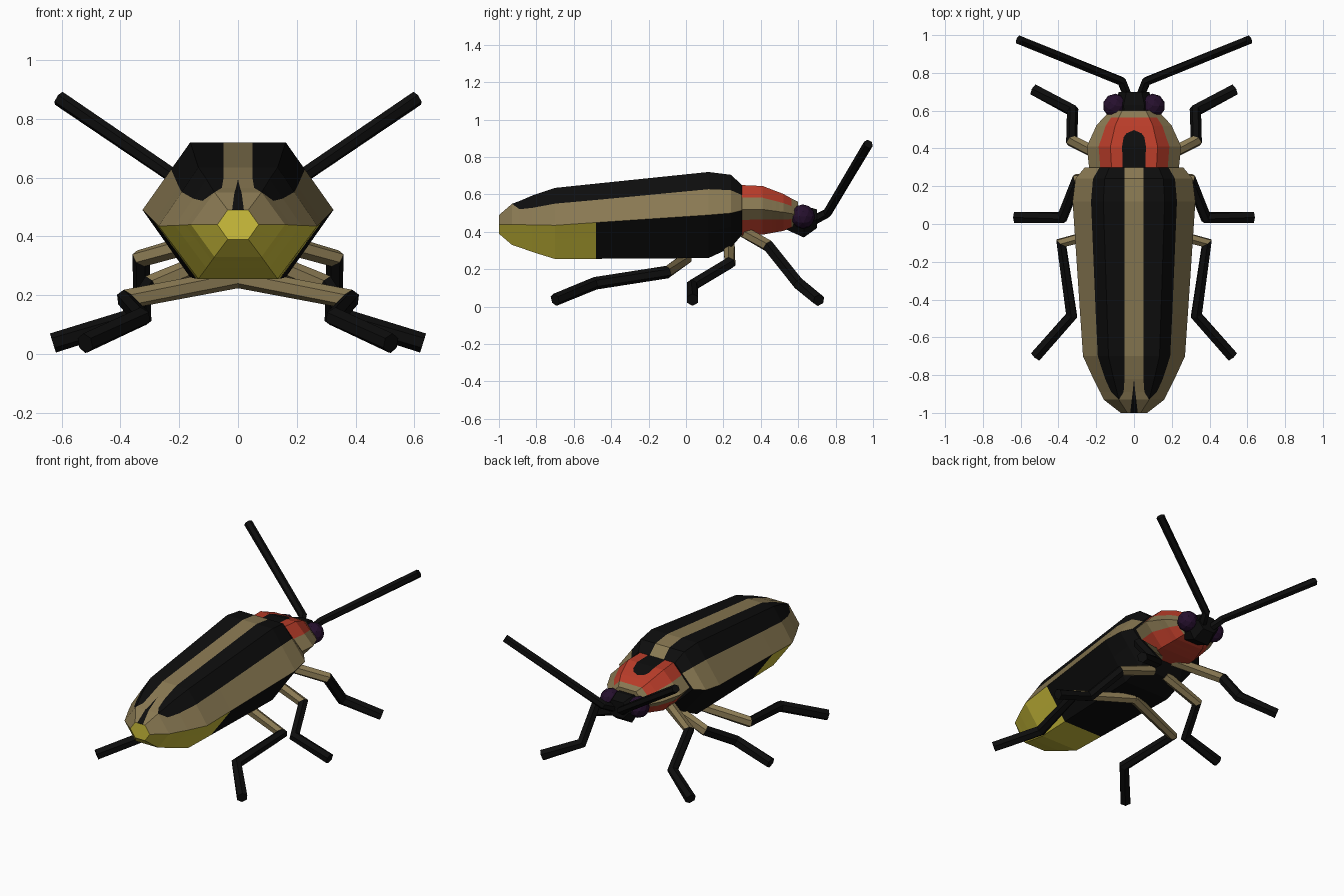
import bpy, bmesh, math
from mathutils import Vector

if "Cube" in bpy.data.objects:
    bpy.data.objects.remove(bpy.data.objects["Cube"])


def material(name, rgb):
    m = bpy.data.materials.new(name)
    m.diffuse_color = (*rgb, 1)
    m.use_nodes = True
    m.node_tree.nodes["Principled BSDF"].inputs["Base Color"].default_value = m.diffuse_color
    return m


BLACK, TAN, RED, YELLOW, PURPLE = range(5)
MATS = [material("black", (0.004, 0.004, 0.004)),
        material("tan", (0.25, 0.19, 0.085)),
        material("red", (0.48, 0.045, 0.022)),
        material("yellow", (0.62, 0.53, 0.045)),
        material("dark purple", (0.019, 0.005, 0.027))]


def finish(bm, name):
    bmesh.ops.remove_doubles(bm, verts=bm.verts, dist=1e-5)
    bmesh.ops.recalc_face_normals(bm, faces=bm.faces)
    mesh = bpy.data.meshes.new(name)
    bm.to_mesh(mesh)
    bm.free()
    for m in MATS:
        mesh.materials.append(m)
    ob = bpy.data.objects.new(name, mesh)
    bpy.context.collection.objects.link(ob)
    return ob


def skin(bm, rings, rule):
    """Join rings of points; rule(segment, column, y) gives the colour."""
    rows = [[bm.verts.new(p) for p in r] for r in rings]
    n = len(rows[0])
    for i, (a, b) in enumerate(zip(rows, rows[1:])):
        y = (a[0].co.y + b[0].co.y) / 2
        for j in range(n):
            k = (j + 1) % n
            f = bm.faces.new((a[j], a[k], b[k], b[j]))
            f.material_index = rule(i, j, y)
    for i, r in ((0, rows[0]), (len(rows) - 2, rows[-1])):
        f = bm.faces.new(r)
        f.material_index = rule(i, n // 2 - 1, r[0].co.y)


def hex_loft(name, sections, colour):
    """Hexagonal body; each flat is split where a stripe begins.
    Section: y, half width, top z, middle z, bottom z, centre mark, stripe start, stripe end."""
    rings = []
    for y, hw, zt, zm, zb, c, s, t in sections:
        tw = hw / 2
        half = [(c, zt), (min(s, tw), zt), (tw, zt),
                (tw + (hw - tw) * t, zt + (zm - zt) * t), (hw, zm),
                (hw + (tw - hw) * .4, zm + (zb - zm) * .4), (tw, zb)]
        rings.append([(x, y, z) for x, z in half] + [(-x, y, z) for x, z in half[::-1]])
    bm = bmesh.new()
    skin(bm, rings, lambda i, j, y: colour(j + 1 if j < 7 else 13 - j, y))
    return finish(bm, name)


def tube(name, pts, r, colours, sides=6):
    """Faceted limb along a path with mitred joints, one colour per segment."""
    pts = [Vector(p) for p in pts]
    rings = []
    for i, p in enumerate(pts):
        d0 = (p - pts[i - 1]).normalized() if i else None
        d1 = (pts[i + 1] - p).normalized() if i < len(pts) - 1 else d0
        d = ((d0 or d1) + d1).normalized()
        side = d.cross(Vector((0, 0, 1))).normalized()
        up = side.cross(d)
        rings.append([p + r * (math.cos(a) * side + math.sin(a) * up)
                      for a in (math.tau * (k + .5) / sides for k in range(sides))])
    bm = bmesh.new()
    skin(bm, rings, lambda i, j, y: colours[i])
    return finish(bm, name)


# Abdomen with wing cases: striped top, tan rim, black belly, glowing tail
def abdomen_colour(col, y):
    if col >= 5:
        return YELLOW if y < -0.48 else BLACK
    if col == 0:
        return BLACK
    return BLACK if col in (2, 3) else TAN


hex_loft("abdomen", [
    (-1.00, .070, .490, .440, .390, .020, 1, 0),
    (-0.93, .160, .550, .440, .330, .012, 1, 0),
    (-0.89, .179, .565, .439, .317, .007, .055, .35),
    (-0.82, .215, .595, .437, .292, 0, .05, .42),
    (-0.70, .270, .635, .435, .255, 0, .05, .42),
    (-0.48, .285, .658, .450, .256, 0, .05, .42),
    (0.12, .325, .720, .490, .260, 0, .05, .40),
    (0.24, .310, .705, .500, .315, 0, .05, .40),
    (0.30, .260, .650, .515, .385, 0, .05, .40)], abdomen_colour)


# Thorax shield: red with tan border and a black arch on top
def thorax_colour(col, y):
    if col == 0:
        return BLACK if y < 0.5 else RED
    return TAN if y > 0.565 or col in (4, 5) else RED


hex_loft("thorax", [
    (0.300, .238, .650, .520, .380, .060, 1, .5),
    (0.410, .250, .645, .520, .385, .063, 1, .5),
    (0.460, .227, .626, .513, .394, .055, 1, .5),
    (0.480, .218, .618, .511, .398, .040, 1, .5),
    (0.497, .210, .612, .508, .401, 0, 1, .5),
    (0.520, .200, .603, .505, .405, 0, 1, .5),
    (0.565, .160, .578, .497, .425, 0, 1, .5),
    (0.600, .125, .560, .490, .440, 0, 1, .5)], thorax_colour)

# Head
hex_loft("head", [
    (0.53, .10, .53, .470, .415, 0, 1, .5),
    (0.63, .11, .54, .460, .370, 0, 1, .5),
    (0.70, .08, .52, .465, .420, 0, 1, .5)], lambda col, y: BLACK)

# Limb paths for the right side, mirrored to the left
LEGS = {
    "front_leg": [(.05, .30, .405), (.33, .44, .325), (.325, .60, .125), (.53, .71, .035)],
    "middle_leg": [(.05, .23, .335), (.30, .235, .235), (.38, .035, .115), (.63, .035, .037)],
    "hind_leg": [(0, .0, .258), (.385, -.10, .185), (.33, -.485, .125), (.52, -.70, .037)],
}
ANTENNA = [(.03, .67, .455), (.065, .755, .50), (.61, .975, .87)]

for sx, side in ((1, "right"), (-1, "left")):
    flip = lambda path: [(sx * x, y, z) for x, y, z in path]
    for name, path in LEGS.items():
        tube(f"{side}_{name}", flip(path), .034, (TAN, BLACK, BLACK))
    tube(f"{side}_antenna", flip(ANTENNA), .026, (BLACK, BLACK))
    # Eye
    bm = bmesh.new()
    bmesh.ops.create_icosphere(bm, subdivisions=2, radius=.065)
    bmesh.ops.translate(bm, verts=bm.verts, vec=(sx * .1, .625, .482))
    for f in bm.faces:
        f.material_index = PURPLE
    finish(bm, f"{side}_eye")
